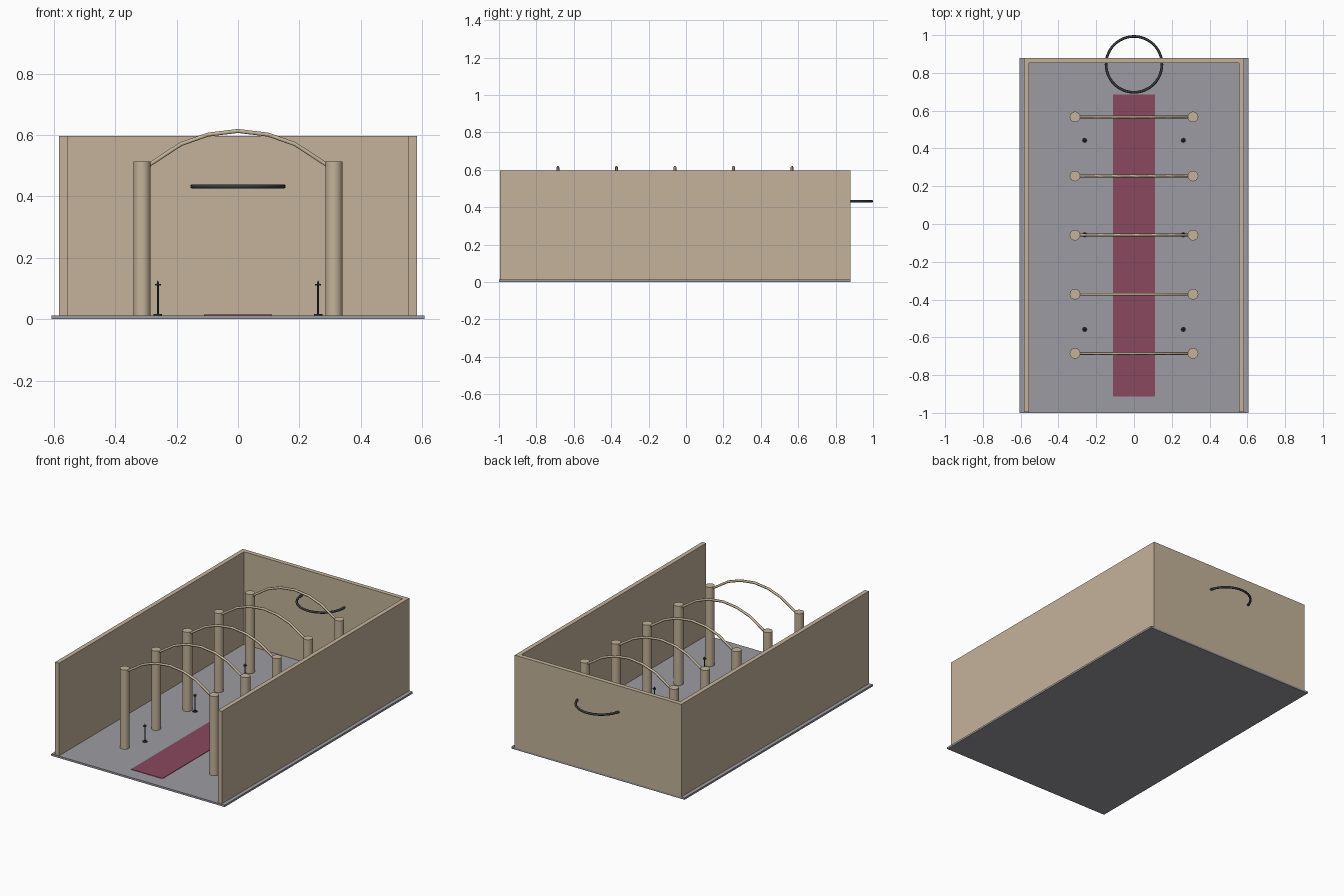
import bpy, math
from mathutils import Vector

cube = bpy.data.objects.get("Cube")
if cube:
    bpy.data.objects.remove(cube, do_unlink=True)


def material(name, rgb):
    m = bpy.data.materials.new(name)
    m.use_nodes = True
    m.diffuse_color = (*rgb, 1)
    m.node_tree.nodes["Principled BSDF"].inputs["Base Color"].default_value = (*rgb, 1)
    return m


SAND = material("sandstone", (0.55, 0.45, 0.32))
GREY = material("grey stone", (0.33, 0.33, 0.36))
RED = material("dark red cloth", (0.25, 0.065, 0.112))
IRON = material("dark iron", (0.035, 0.04, 0.047))


def finish(name, mat, smooth=False):
    o = bpy.context.object
    o.name = name
    o.data.materials.append(mat)
    if smooth:
        bpy.ops.object.shade_smooth_by_angle(angle=math.radians(40))
    return o


def box(name, lo, hi, mat):
    lo, hi = Vector(lo), Vector(hi)
    bpy.ops.mesh.primitive_cube_add(size=1, location=(lo + hi) / 2)
    bpy.context.object.scale = hi - lo
    bpy.ops.object.transform_apply(location=False, rotation=False, scale=True)
    return finish(name, mat)


def rod(name, x, y, z0, z1, r, mat, sides=16, tip=None):
    bpy.ops.mesh.primitive_cone_add(vertices=sides, radius1=r, radius2=r if tip is None else tip,
                                    depth=z1 - z0, location=(x, y, (z0 + z1) / 2))
    return finish(name, mat, True)


FLOOR = 0.012
WALL_TOP = 0.597
BACK = 0.88

# Floor, walls and carpet
box("floor", (-0.607, -1, 0), (0.607, BACK, FLOOR), GREY)
box("back_wall", (-0.583, BACK - 0.028, FLOOR), (0.583, BACK, WALL_TOP), SAND)
for side, s in (("left", 1), ("right", -1)):
    xs = sorted((s * 0.555, s * 0.583))
    box(side + "_wall", (xs[0], -0.995, FLOOR), (xs[1], BACK - 0.028, WALL_TOP), SAND)
box("carpet", (-0.11, -0.912, FLOOR), (0.11, 0.685, FLOOR + 0.003), RED)

# Columns joined in pairs by thin arched ribs
half = [(0.312, 0.482), (0.287, 0.504), (0.186, 0.570), (0.098, 0.601)]
arch = [(-x, z) for x, z in half] + [(0, 0.613)] + half[::-1]
for i in range(5):
    y = -0.685 + i * 0.313
    for side, s in (("left", 1), ("right", -1)):
        rod(f"{side}_column_{i + 1}", s * 0.3125, y, FLOOR, 0.513, 0.028, SAND, 24)
    curve = bpy.data.curves.new("arch_rib", "CURVE")
    curve.dimensions = "3D"
    curve.bevel_depth = 0.0075
    curve.bevel_resolution = 1
    line = curve.splines.new("POLY")
    line.points.add(len(arch) - 1)
    for p, (x, z) in zip(line.points, arch):
        p.co = (x, y, z, 1)
    curve.materials.append(SAND)
    bpy.context.collection.objects.link(bpy.data.objects.new(f"arch_rib_{i + 1}", curve))

# Candle stands beside the carpet
for i, y in enumerate((-0.558, -0.057, 0.443)):
    for side, s in (("left", 1), ("right", -1)):
        x, label = s * 0.261, f"{side}_stand_{i + 1}"
        rod(label + "_base", x, y, FLOOR, 0.017, 0.014, IRON, 12)
        rod(label + "_pole", x, y, 0.017, 0.11, 0.003, IRON, 8)
        rod(label + "_dish", x, y, 0.11, 0.115, 0.010, IRON, 12)
        rod(label + "_spike", x, y, 0.115, 0.126, 0.004, IRON, 8, 0.001)

# Horizontal ring passing through the back wall
bpy.ops.mesh.primitive_torus_add(location=(0, 0.845, 0.432), major_radius=0.148,
                                 minor_radius=0.007, major_segments=48, minor_segments=10)
finish("hanging_ring", IRON, True)
